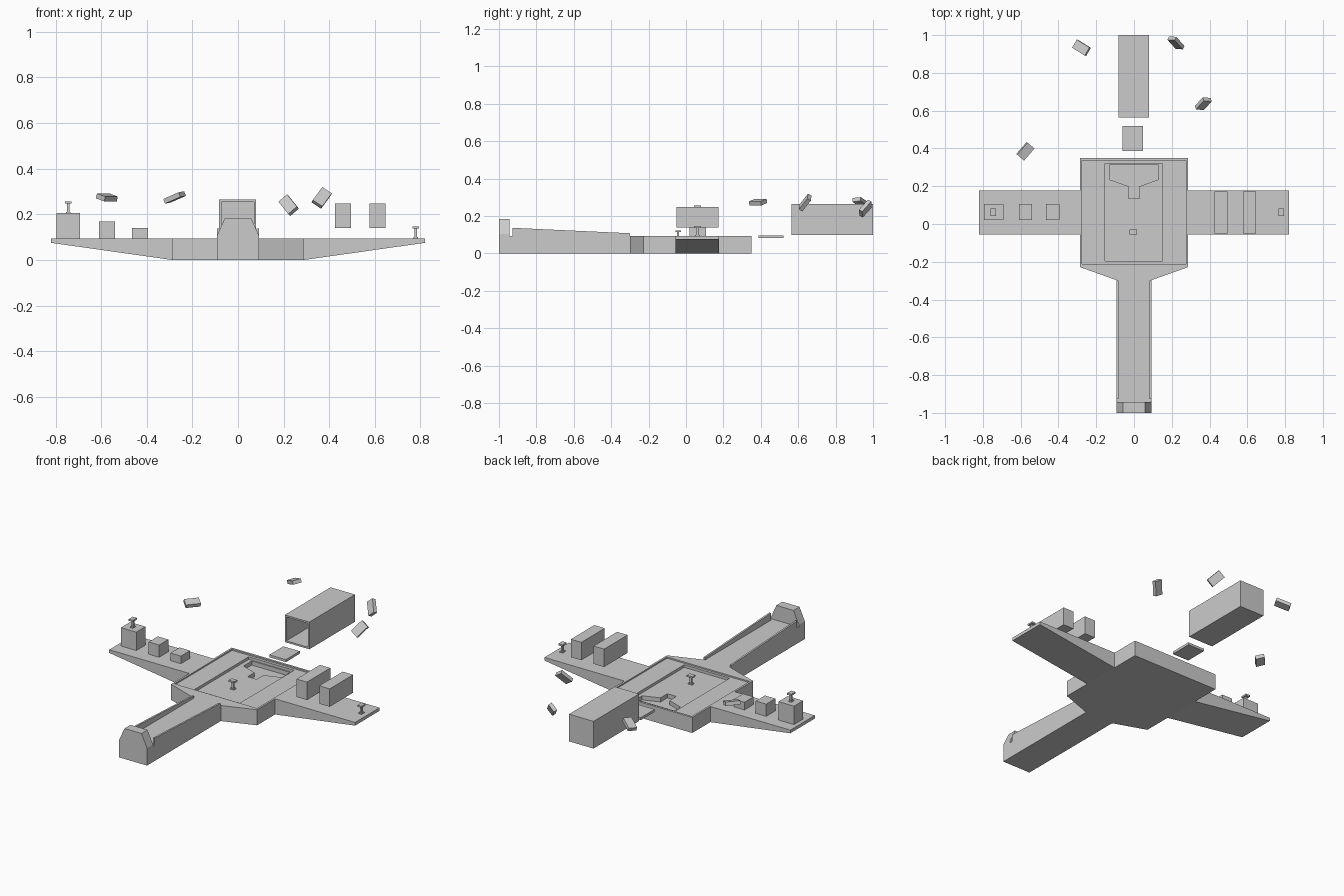
import bpy
from mathutils import Vector, Matrix

if "Cube" in bpy.data.objects:
    bpy.data.objects.remove(bpy.data.objects["Cube"])


def mesh_object(name, verts, faces):
    me = bpy.data.meshes.new(name)
    me.from_pydata(verts, [], faces)
    me.update()
    ob = bpy.data.objects.new(name, me)
    bpy.context.scene.collection.objects.link(ob)
    return ob


def prism(name, profile, axis, lo, hi):
    """Extrude a counter-clockwise 2D profile along x, y or z."""
    def place(p, t):
        if axis == 'x':
            return (t, p[0], p[1])
        if axis == 'y':
            return (p[0], t, p[1])
        return (p[0], p[1], t)
    if axis == 'y':
        profile = profile[::-1]
    n = len(profile)
    verts = [place(p, lo) for p in profile] + [place(p, hi) for p in profile]
    faces = [list(range(n))[::-1], list(range(n, 2 * n))]
    faces += [(i, (i + 1) % n, (i + 1) % n + n, i + n) for i in range(n)]
    return mesh_object(name, verts, faces)


def box(name, x0, x1, y0, y1, z0, z1):
    return prism(name, [(x0, y0), (x1, y0), (x1, y1), (x0, y1)], 'z', z0, z1)


def cut(target, cutter):
    cutter.hide_render = True
    cutter.display_type = 'WIRE'
    m = target.modifiers.new('cut', 'BOOLEAN')
    m.operation = 'DIFFERENCE'
    m.solver = 'EXACT'
    m.object = cutter
    bpy.context.view_layer.objects.active = target
    bpy.ops.object.modifier_apply(modifier=m.name)
    bpy.data.objects.remove(cutter)


DECK = 0.094

# central hull with the tapered neck and front runway
half = [(0.093, -1.0), (0.093, -0.297), (0.287, -0.228), (0.287, 0.35)]
outline = half + [(-x, y) for x, y in reversed(half)]
hull = prism('hull', outline, 'z', 0, DECK)

# stepped recesses in the hull: shallow deck, well and funnel pit
cut(hull, box('deck_cutter', -0.275, 0.275, -0.212, 0.337, 0.086, 0.2))
cut(hull, box('well_cutter', -0.153, 0.15, -0.197, 0.32, 0.07, 0.2))
funnel = [(0.03, 0.135), (0.03, 0.2), (0.128, 0.235), (0.128, 0.314)]
funnel += [(-x, y) for x, y in reversed(funnel)]
cut(hull, prism('funnel_cutter', funnel, 'z', 0.045, 0.2))

# wings, runway rails
for s, side in ((-1, 'left'), (1, 'right')):
    wing = [(0.28, 0), (0.29, 0), (0.82, 0.075), (0.82, DECK), (0.28, DECK)]
    wing = wing if s > 0 else [(-x, z) for x, z in reversed(wing)]
    prism(side + '_wing', wing, 'y', -0.056, 0.177)
    rail = [(-0.927, 0.09), (-0.3, 0.09), (-0.3, 0.108), (-0.927, 0.137)]
    x0, x1 = sorted((s * 0.082, s * 0.093))
    prism(side + '_rail', rail, 'x', x0, x1)

# stop block at the end of the runway
stop = [(-0.093, 0.09), (0.093, 0.09), (0.093, 0.105), (0.057, 0.184),
        (-0.057, 0.184), (-0.093, 0.105)]
prism('stop_block', stop, 'y', -1.0, -0.943)

# hollow tunnel box, open at the front
tunnel = box('tunnel', -0.083, 0.08, 0.565, 1.0, 0.1, 0.264)
cut(tunnel, box('tunnel_cutter', -0.073, 0.07, 0.5, 0.99, 0.11, 0.254))

# loose plate behind the hull
box('loose_plate', -0.062, 0.048, 0.387, 0.52, 0.082, 0.097)

# stepped pedestals on the left wing
for i, (x0, x1, top) in enumerate([(-0.465, -0.395, 0.14),
                                   (-0.61, -0.54, 0.168),
                                   (-0.795, -0.692, 0.205)]):
    box('pedestal_%d' % i, x0, x1, 0.02, 0.107, 0.09, top)

# hovering blocks over the right wing
for i, x in enumerate((0.46, 0.612)):
    box('hover_block_%d' % i, x - 0.035, x + 0.035, -0.05, 0.173, 0.14, 0.248)


# playing pieces: foot, stem and cap
def piece(name, x, y, z, wx, wy):
    for part, k, a, b in (('foot', 0.7, 0, 0.007), ('stem', 0.38, 0.006, 0.045),
                          ('cap', 1.0, 0.044, 0.054)):
        box(name + '_' + part, x - wx * k, x + wx * k, y - wy * k, y + wy * k,
            z + a, z + b)


piece('left_piece', -0.745, 0.062, 0.203, 0.014, 0.019)
piece('right_piece', 0.78, 0.062, 0.093, 0.014, 0.019)
piece('centre_piece', -0.004, -0.042, 0.07, 0.019, 0.014)

# tumbling tiles: position, long axis, face normal
tiles = [((-0.575, 0.385, 0.274), (0.65, 0.75, 0), (0.2, -0.2, 1)),
         ((-0.278, 0.933, 0.274), (0.8, -0.5, 0.35), (-0.35, 0.1, 0.9)),
         ((0.222, 0.959, 0.24), (0.6, -0.67, -0.75), (0.5, 1, -0.5)),
         ((0.367, 0.637, 0.272), (0.55, 0.6, 0.75), (-0.3, 1, -0.6))]
for i, (pos, long_axis, normal) in enumerate(tiles):
    t = box('tile_%d' % i, -0.042, 0.042, -0.025, 0.025, -0.011, 0.011)
    u = Vector(long_axis).normalized()
    v = Vector(normal).cross(u).normalized()
    w = u.cross(v)
    t.matrix_world = Matrix.Translation(pos) @ Matrix((u, v, w)).transposed().to_4x4()
